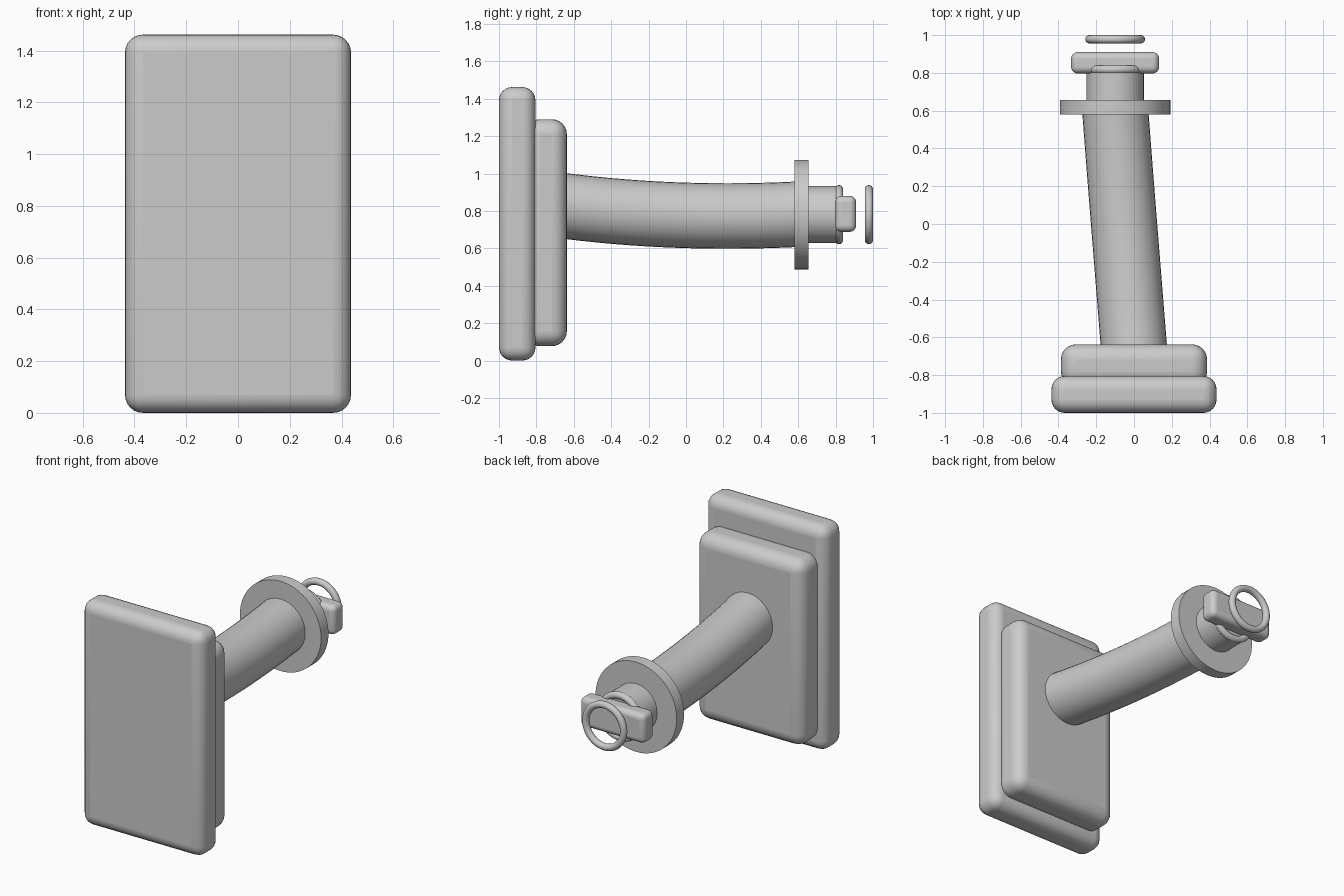
import bpy
from math import pi, radians
from mathutils import Vector

if "Cube" in bpy.data.objects:
    bpy.data.objects.remove(bpy.data.objects["Cube"])


def smooth(ob):
    bpy.ops.object.select_all(action='DESELECT')
    ob.select_set(True)
    bpy.context.view_layer.objects.active = ob
    bpy.ops.object.shade_smooth_by_angle(angle=radians(35))


def rounded_box(name, lo, hi, radius):
    lo, hi = Vector(lo), Vector(hi)
    bpy.ops.mesh.primitive_cube_add(size=1, location=(lo + hi) / 2)
    ob = bpy.context.object
    ob.name = name
    ob.scale = hi - lo
    bpy.ops.object.transform_apply(location=False, rotation=False, scale=True)
    bev = ob.modifiers.new("Bevel", 'BEVEL')
    bev.width, bev.segments = radius, 6
    smooth(ob)


def disc(name, radius, y0, y1):
    bpy.ops.mesh.primitive_cylinder_add(
        vertices=64, radius=radius, depth=y1 - y0,
        location=(CX, (y0 + y1) / 2, CZ), rotation=(pi / 2, 0, 0))
    bpy.context.object.name = name
    smooth(bpy.context.object)


def ring(name, y):
    bpy.ops.mesh.primitive_torus_add(
        location=(CX, y, CZ), rotation=(pi / 2, 0, 0), major_radius=0.136,
        minor_radius=0.022, major_segments=64, minor_segments=16)
    bpy.context.object.name = name
    smooth(bpy.context.object)


CX, CZ = -0.10, 0.78  # axis of the end fittings

# Wall plates
rounded_box("wall_plate", (-0.437, -1, 0), (0.437, -0.805, 1.462), 0.07)
rounded_box("mount_plate", (-0.387, -0.86, 0.077), (0.387, -0.637, 1.29), 0.08)

# Curved arm
curve = bpy.data.curves.new("arm", 'CURVE')
curve.dimensions = '3D'
curve.bevel_depth = 0.175
curve.bevel_resolution = 14
curve.resolution_u = 24
curve.use_fill_caps = True
sp = curve.splines.new('BEZIER')
sp.bezier_points.add(1)
path = [((0.005, -0.72, 0.836), (0.025, -0.95, 0.87), (-0.03, -0.28, 0.775)),
        ((-0.10, 0.61, 0.783), (-0.067, 0.17, 0.76), (-0.12, 0.9, 0.8))]
for p, (co, left, right) in zip(sp.bezier_points, path):
    p.handle_left_type = p.handle_right_type = 'FREE'
    p.co, p.handle_left, p.handle_right = co, left, right
arm = bpy.data.objects.new("arm", curve)
bpy.context.collection.objects.link(arm)
bpy.ops.object.select_all(action='DESELECT')
arm.select_set(True)
bpy.context.view_layer.objects.active = arm
bpy.ops.object.convert(target='MESH')
smooth(bpy.context.object)

# End fittings: flange, neck, crossbar and two rings
disc("flange", 0.292, 0.58, 0.656)
disc("neck", 0.152, 0.62, 0.82)
ring("neck_ring", 0.818)
rounded_box("crossbar", (-0.333, 0.797, 0.688), (0.133, 0.91, 0.88), 0.035)
ring("end_ring", 0.978)
